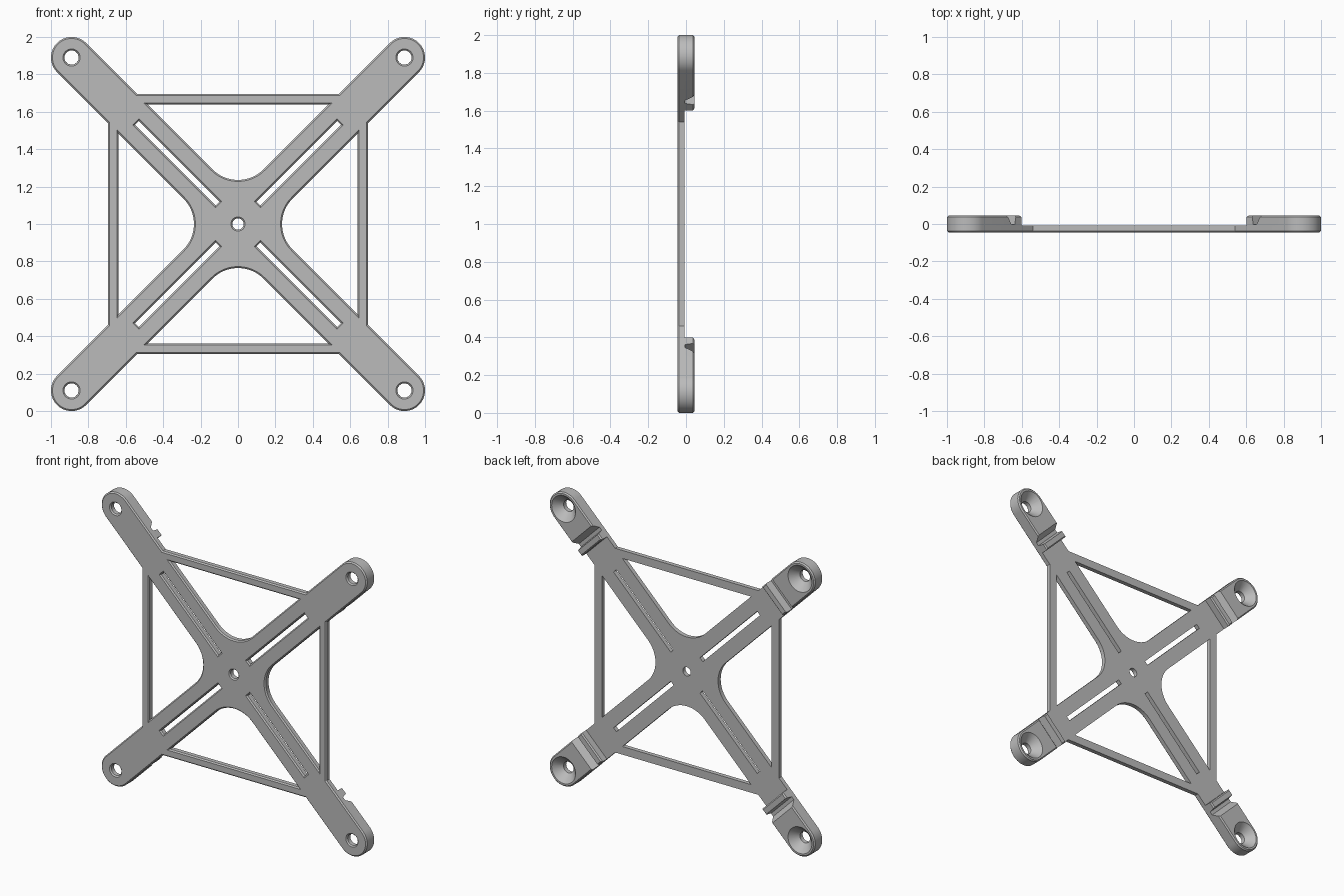
import bpy, bmesh
from math import sin, cos, pi, sqrt, radians
from mathutils import Vector

if "Cube" in bpy.data.objects:
    bpy.data.objects.remove(bpy.data.objects["Cube"])

FRONT, SHEET, BACK = -0.045, -0.008, 0.045   # depths of the front, the thin sheet back and the pad back
CH = 0.008                                   # chamfer
HALF, HOLE_U = 0.11, 0.89 * sqrt(2)          # arm half width, mounting hole distance
OUTER, INNER = 0.695, 0.64                   # brace bar edges
ARMS = [radians(45 + 90 * k) for k in range(4)]

grey = bpy.data.materials.new("grey plastic")
grey.use_nodes = True
grey.diffuse_color = (0.5, 0.5, 0.5, 1)
grey.node_tree.nodes["Principled BSDF"].inputs["Base Color"].default_value = (0.5, 0.5, 0.5, 1)


def turn(points, a):
    return [Vector((u * cos(a) - v * sin(a), u * sin(a) + v * cos(a))) for u, v in points]


def arc(cx, cy, r, start, end, n):
    return [(cx + r * cos(radians(start + (end - start) * i / n)),
             cy + r * sin(radians(start + (end - start) * i / n))) for i in range(n + 1)]


def circle(r, cx=0, n=40):
    return arc(cx, 0, r, 0, 360, n)[:-1]


def inset(points, d):
    """Move a counter-clockwise outline inwards by d."""
    result = []
    for i, p in enumerate(points):
        e1 = (p - points[i - 1]).normalized()
        e2 = (points[(i + 1) % len(points)] - p).normalized()
        n1, n2 = Vector((-e1.y, e1.x)), Vector((-e2.y, e2.x))
        result.append(p + (n1 + n2) * (d / (1 + n1.dot(n2))))
    return result


def solid(bm, points, layers):
    """Loft an outline through (depth, inset) layers and cap both ends."""
    rings = [[bm.verts.new((p.x, y, p.y + 1)) for p in inset(points, d)] for y, d in layers]
    for a, b in zip(rings, rings[1:]):
        for i in range(len(a)):
            bm.faces.new((a[i - 1], a[i], b[i], b[i - 1]))
    bm.faces.new(rings[0])
    bm.faces.new(rings[-1])


def finish(bm, name):
    bmesh.ops.recalc_face_normals(bm, faces=bm.faces)
    mesh = bpy.data.meshes.new(name)
    bm.to_mesh(mesh)
    bm.free()
    mesh.materials.append(grey)
    obj = bpy.data.objects.new(name, mesh)
    bpy.context.collection.objects.link(obj)
    return obj


def cut(obj, cutter):
    mod = obj.modifiers.new("cut", "BOOLEAN")
    mod.operation, mod.solver, mod.object = "DIFFERENCE", "EXACT", cutter
    bpy.ops.object.select_all(action="DESELECT")
    obj.select_set(True)
    bpy.context.view_layer.objects.active = obj
    bpy.ops.object.modifier_apply(modifier=mod.name)
    bpy.data.objects.remove(cutter)


# Cross-shaped sheet with a square of brace bars, chamfered at the front
corner_u = (2 * OUTER - HALF * sqrt(2)) / sqrt(2)
arm = [(corner_u, -HALF)] + arc(HOLE_U, 0, HALF, -90, 90, 28) + [(corner_u, HALF)]
bm = bmesh.new()
solid(bm, [p for a in ARMS for p in turn(arm, a)], [(FRONT, CH), (FRONT + CH, 0), (SHEET, 0)])
frame = finish(bm, "cross_frame")

# Windows, slots and screw holes through the sheet, each flared at the front
through = [(FRONT - 0.01, -CH - 0.01), (FRONT + CH, 0), (SHEET + 0.02, 0)]
edge = HALF * sqrt(2)
R = 0.193
window = [(INNER - edge, INNER), (edge - INNER, INNER)] + arc(0, edge + R * sqrt(2), R, 225, 315, 20)
slot = [(0.155, -0.015), (0.765, -0.015), (0.765, 0.015), (0.155, 0.015)]
bm = bmesh.new()
solid(bm, turn(circle(0.03), 0), through)
for a in ARMS:
    solid(bm, turn(window, a - pi / 4), through)
    solid(bm, turn(slot, a), through)
    solid(bm, turn(circle(0.038, HOLE_U), a), through)
cut(frame, finish(bm, "frame_cutter"))

# Thick pads behind the arm ends
pad_u = 0.96
pad = [(pad_u, -HALF)] + arc(HOLE_U, 0, HALF, -90, 90, 28) + [(pad_u, HALF)]
bm = bmesh.new()
for a in ARMS:
    solid(bm, turn(pad, a), [(SHEET, 0), (BACK - CH, 0), (BACK, CH)])
pads = finish(bm, "mounting_pads")

# Countersinks and cross grooves in the pads
groove = [(1.0, BACK + 0.01), (1.012, SHEET + 0.004), (1.035, SHEET + 0.004), (1.075, BACK + 0.01)]
bm = bmesh.new()
for a in ARMS:
    solid(bm, turn(circle(0.09, HOLE_U), a),
          [(SHEET - 0.02, 0.052), (SHEET, 0.052), (BACK, 0), (BACK + 0.02, 0)])
    corners = [bm.verts.new((p.x, y, p.y + 1)) for u, y in groove
               for p in turn([(u, -0.2), (u, 0.2)], a)]
    bmesh.ops.convex_hull(bm, input=corners)
cut(pads, finish(bm, "pad_cutter"))

# Smooth the round walls, keep the chamfers crisp
for obj in (frame, pads):
    bpy.ops.object.select_all(action="DESELECT")
    obj.select_set(True)
    bpy.context.view_layer.objects.active = obj
    bpy.ops.object.shade_smooth_by_angle(angle=radians(30))
